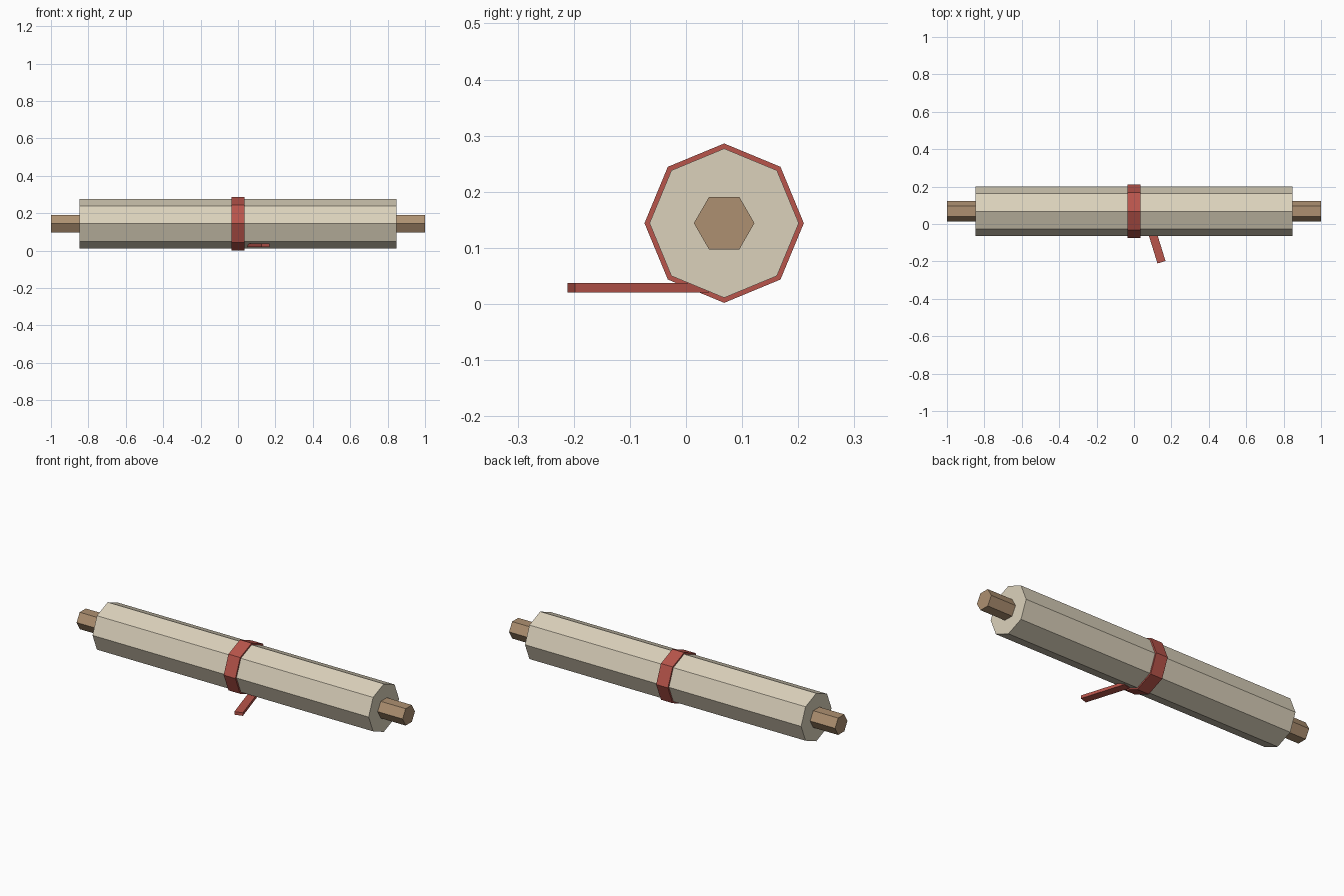
import bpy
from math import pi

cube = bpy.data.objects.get("Cube")
if cube:
    bpy.data.objects.remove(cube, do_unlink=True)

AXIS_Y, AXIS_Z = 0.068, 0.144


def material(name, rgb):
    mat = bpy.data.materials.new(name)
    mat.use_nodes = True
    mat.diffuse_color = (*rgb, 1)
    bsdf = next(n for n in mat.node_tree.nodes if n.type == 'BSDF_PRINCIPLED')
    bsdf.inputs["Base Color"].default_value = (*rgb, 1)
    return mat


def finish(name, mat):
    obj = bpy.context.object
    obj.name = obj.data.name = name
    obj.data.materials.append(mat)
    return obj


def prism(name, sides, radius, length, mat):
    """Flat-sided prism lying along x on the roll axis."""
    bpy.ops.mesh.primitive_cylinder_add(
        vertices=sides, radius=radius, depth=length,
        location=(0, AXIS_Y, AXIS_Z), rotation=(0, pi / 2, 0))
    return finish(name, mat)


parchment = material("parchment cream", (0.71, 0.64, 0.50))
wood = material("brown wood", (0.42, 0.28, 0.165))
ribbon = material("red ribbon", (0.48, 0.09, 0.07))

# Rolled sheet, the rod through it and the band around its middle
prism("rolled_sheet", 8, 0.133, 1.694, parchment)
prism("centre_rod", 6, 0.054, 2.0, wood)
prism("ribbon_band", 8, 0.142, 0.072, ribbon)

# Loose ribbon end lying out to the front
bpy.ops.mesh.primitive_cube_add(size=1, location=(0.11, -0.085, 0.0285),
                                rotation=(0, 0, 0.3))
tail = finish("ribbon_tail", ribbon)
tail.scale = (0.045, 0.25, 0.017)
